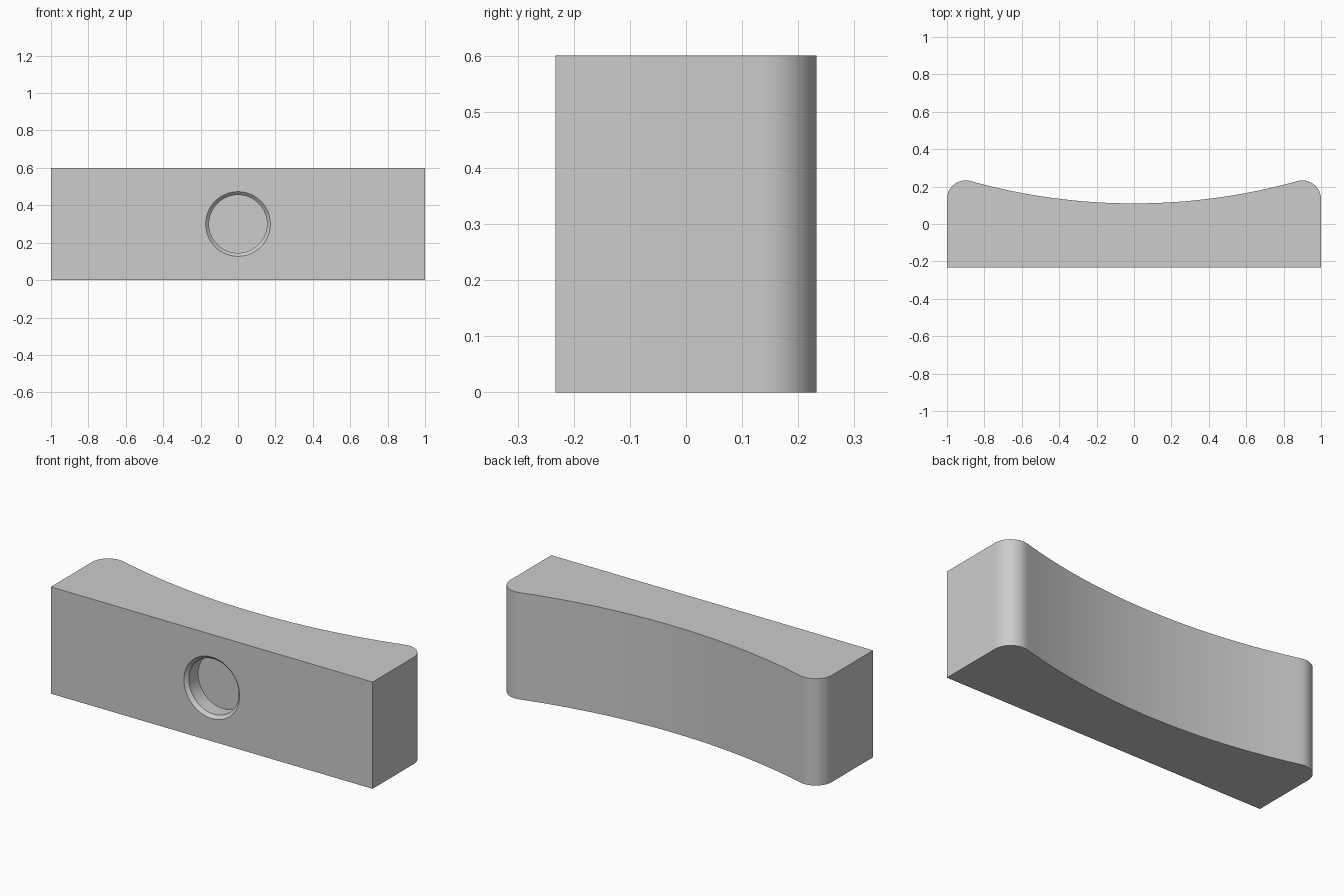
import bpy, bmesh
from math import sin, cos, pi, asin
from mathutils import Matrix

if "Cube" in bpy.data.objects:
    bpy.data.objects.remove(bpy.data.objects["Cube"])

FRONT, BACK, HEIGHT = -0.233, 0.233, 0.6
FILLET = 0.1          # rounded back corners
SADDLE_Y = 0.11       # lowest point of the curved back
SADDLE_R = 3.254      # radius of the curved back

grey = bpy.data.materials.new("light grey")
grey.use_nodes = True
colour = (0.604, 0.604, 0.604, 1)
grey.diffuse_color = colour
grey.node_tree.nodes["Principled BSDF"].inputs["Base Color"].default_value = colour


def make_object(name, bm):
    bmesh.ops.recalc_face_normals(bm, faces=bm.faces)
    mesh = bpy.data.meshes.new(name)
    bm.to_mesh(mesh)
    bm.free()
    mesh.materials.append(grey)
    obj = bpy.data.objects.new(name, mesh)
    bpy.context.collection.objects.link(obj)
    return obj


def add_cone(bm, r_front, r_back, y_front, y_back):
    # Closed cone section along y
    place = Matrix.Translation((0, (y_front + y_back) / 2, HEIGHT / 2)) @ Matrix.Rotation(-pi / 2, 4, "X")
    bmesh.ops.create_cone(bm, cap_ends=True, segments=64, radius1=r_front,
                          radius2=r_back, depth=y_back - y_front, matrix=place)


# Block outline: right half, then its mirror image
tilt = asin((1 - FILLET) / (SADDLE_R + FILLET))
half = [(1, FRONT)]
for i in range(13):
    a = (pi / 2 + tilt) * i / 12
    half.append((1 - FILLET + FILLET * cos(a), BACK - FILLET + FILLET * sin(a)))
for i in range(1, 20):
    a = tilt * (1 - i / 20)
    half.append((SADDLE_R * sin(a), SADDLE_Y + SADDLE_R * (1 - cos(a))))
outline = half + [(0, SADDLE_Y)] + [(-x, y) for x, y in reversed(half)]

# Extrude the outline upward
bm = bmesh.new()
base = bm.faces.new([bm.verts.new((x, y, 0)) for x, y in outline])
top = bmesh.ops.extrude_face_region(bm, geom=[base], use_keep_orig=True)["geom"]
bmesh.ops.translate(bm, vec=(0, 0, HEIGHT),
                    verts=[g for g in top if isinstance(g, bmesh.types.BMVert)])
block = make_object("saddle_block", bm)

# Blind hole and its chamfered rim
cutters = []
for name, size in (("hole_cutter", (0.155, 0.155, FRONT - 0.05, FRONT + 0.1)),
                   ("chamfer_cutter", (0.193, 0.155, FRONT - 0.02, FRONT + 0.018))):
    bm = bmesh.new()
    add_cone(bm, *size)
    cutter = make_object(name, bm)
    cutter.hide_render = True
    cutters.append(cutter)
    cut = block.modifiers.new(name, "BOOLEAN")
    cut.operation = "DIFFERENCE"
    cut.solver = "EXACT"
    cut.object = cutter

# Apply the cuts and shade
bpy.ops.object.select_all(action="DESELECT")
block.select_set(True)
bpy.context.view_layer.objects.active = block
for cut in list(block.modifiers):
    bpy.ops.object.modifier_apply(modifier=cut.name)
for cutter in cutters:
    bpy.data.objects.remove(cutter)
bpy.ops.object.shade_smooth_by_angle(angle=pi / 6)
